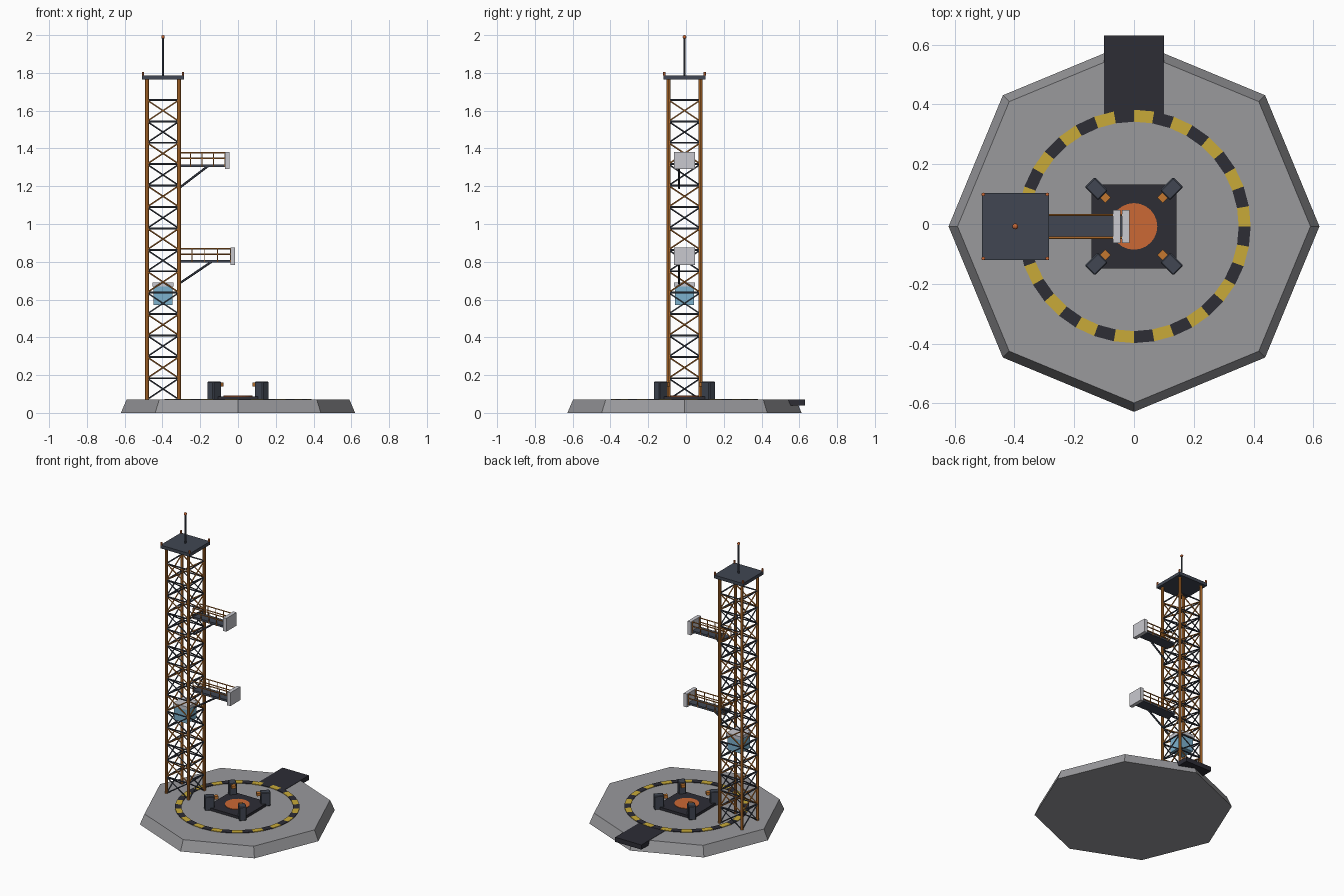
import bpy, bmesh, math
from mathutils import Vector, Matrix

cube = bpy.data.objects.get("Cube")
if cube:
    bpy.data.objects.remove(cube, do_unlink=True)

CY = -0.008                      # pad and tower centre line
TX, HALF = -0.397, 0.085         # tower centre and half spacing of legs
DECK = 0.07


def material(name, r, g, b):
    m = bpy.data.materials.new(name)
    m.use_nodes = True
    m.diffuse_color = (r, g, b, 1)
    m.node_tree.nodes["Principled BSDF"].inputs["Base Color"].default_value = (r, g, b, 1)
    return m


CONCRETE = material("concrete grey", 0.32, 0.32, 0.335)
BLACK = material("charcoal", 0.026, 0.026, 0.036)
SLATE = material("slate steel", 0.052, 0.062, 0.085)
ORANGE = material("tower orange", 0.56, 0.19, 0.03)
RED = material("burnt orange", 0.6, 0.14, 0.035)
YELLOW = material("hazard yellow", 0.58, 0.4, 0.04)
LIGHT = material("light grey", 0.58, 0.58, 0.62)
BLUE = material("cab blue", 0.2, 0.44, 0.61)


def finish(name, bm, *mats):
    bmesh.ops.recalc_face_normals(bm, faces=bm.faces)
    mesh = bpy.data.meshes.new(name)
    bm.to_mesh(mesh)
    bm.free()
    for m in mats:
        mesh.materials.append(m)
    ob = bpy.data.objects.new(name, mesh)
    bpy.context.collection.objects.link(ob)
    return ob


def add_box(bm, lo, hi, spin=0.0):
    lo, hi = Vector(lo), Vector(hi)
    mat = (Matrix.Translation((lo + hi) / 2) @ Matrix.Rotation(spin, 4, "Z")
           @ Matrix.Diagonal((*(hi - lo), 1)))
    bmesh.ops.create_cube(bm, size=1, matrix=mat)


def add_rod(bm, a, b, radius, sides=6, top=None):
    a, b = Vector(a), Vector(b)
    d = b - a
    mat = Matrix.Translation((a + b) / 2) @ d.to_track_quat("Z", "Y").to_matrix().to_4x4()
    bmesh.ops.create_cone(bm, cap_ends=True, segments=sides, radius1=radius,
                          radius2=radius if top is None else top, depth=d.length, matrix=mat)


def box(name, lo, hi, mat):
    bm = bmesh.new()
    add_box(bm, lo, hi)
    return finish(name, bm, mat)


# Octagonal pad with sloped sides
bm = bmesh.new()
add_rod(bm, (0, CY, 0), (0, CY, DECK), 0.62, 8, 0.59)
finish("launch_pad", bm, CONCRETE)

# Exhaust trench at the back
box("flame_trench", (-0.1, 0.36, 0.04), (0.1, 0.63, DECK + 0.002), BLACK)

# Hazard ring of alternating plates
bm = bmesh.new()
SEGS = 36
for k in range(SEGS):
    corners = []
    for r, step in ((0.35, 0), (0.39, 0), (0.39, 1), (0.35, 1)):
        a = 2 * math.pi * (k + step) / SEGS
        corners.append(bm.verts.new((r * math.cos(a), CY + r * math.sin(a), DECK)))
    face = bm.faces.new(corners)
    face.material_index = k % 2
    lifted = bmesh.ops.extrude_face_region(bm, geom=[face])["geom"]
    for g in lifted:
        if isinstance(g, bmesh.types.BMVert):
            g.co.z += 0.004
finish("hazard_ring", bm, YELLOW, BLACK)

# Launch mount and its glowing opening
box("mount_plate", (-0.142, CY - 0.14, DECK), (0.142, CY + 0.14, 0.088), BLACK)
bm = bmesh.new()
add_rod(bm, (0, CY, 0.086), (0, CY, 0.091), 0.078, 24)
finish("mount_opening", bm, RED)

# Four hold-down clamps with orange jaws
blocks, jaws = bmesh.new(), bmesh.new()
for i in range(4):
    a = math.pi / 4 + i * math.pi / 2
    for bm, r, length, width, z0, z1 in ((blocks, 0.178, 0.062, 0.047, DECK, 0.165),
                                         (jaws, 0.138, 0.03, 0.026, 0.14, 0.16)):
        x, y = r * math.cos(a), CY + r * math.sin(a)
        add_box(bm, (x - length / 2, y - width / 2, z0), (x + length / 2, y + width / 2, z1), a)
clamps = finish("hold_down_clamps", blocks, SLATE)
bevel = clamps.modifiers.new("bevel", "BEVEL")
bevel.width, bevel.segments = 0.004, 1
finish("clamp_jaws", jaws, ORANGE)

# Tower legs
corners = [(TX + sx * HALF, CY + sy * HALF) for sx, sy in ((-1, -1), (1, -1), (1, 1), (-1, 1))]
bm = bmesh.new()
for x, y in corners:
    add_rod(bm, (x, y, DECK), (x, y, 1.77), 0.01, 8)
finish("tower_legs", bm, ORANGE)

# Lattice: rings and crossed braces, alternating colour by bay
rings, dark, bright = bmesh.new(), bmesh.new(), bmesh.new()
BAY = 1.7 / 15
for i in range(14):
    z0, z1 = DECK + i * BAY, DECK + (i + 1) * BAY
    for c in range(4):
        p, q = corners[c], corners[(c + 1) % 4]
        add_rod(rings, (*p, z1), (*q, z1), 0.005)
        brace = bright if i % 2 else dark
        add_rod(brace, (*p, z0), (*q, z1), 0.004)
        add_rod(brace, (*q, z0), (*p, z1), 0.004)
finish("tower_rings", rings, SLATE)
finish("dark_braces", dark, SLATE)
finish("orange_braces", bright, ORANGE)

# Top platform, corner lamps and mast
W = 0.112
box("top_platform", (TX - W, CY - W, 1.765), (TX + W, CY + W, 1.787), SLATE)
bm = bmesh.new()
for sx in (-1, 1):
    for sy in (-1, 1):
        x, y = TX + sx * (W - 0.005), CY + sy * (W - 0.005)
        add_rod(bm, (x, y, 1.785), (x, y, 1.806), 0.006, 6)
finish("corner_lamps", bm, RED)
bm = bmesh.new()
add_rod(bm, (TX, CY, 1.785), (TX, CY, 1.985), 0.006, 8)
finish("mast", bm, SLATE)
bm = bmesh.new()
bmesh.ops.create_uvsphere(bm, u_segments=10, v_segments=6, radius=0.01,
                          matrix=Matrix.Translation((TX, CY, 1.99)))
finish("mast_beacon", bm, RED)

# Lift cab inside the tower
box("lift_cab", (TX - 0.05, CY - 0.05, 0.572), (TX + 0.05, CY + 0.05, 0.668), BLUE)
box("lift_roof", (TX - 0.056, CY - 0.056, 0.668), (TX + 0.056, CY + 0.056, 0.69), LIGHT)


# Access arms
def access_arm(label, z, end, strut_x):
    start = TX + HALF
    box(label + "_arm_floor", (start, CY - 0.038, z), (end, CY + 0.038, z + 0.014), SLATE)
    box(label + "_arm_head", (end, CY - 0.055, z - 0.012), (end + 0.025, CY + 0.055, z + 0.08), LIGHT)
    bm = bmesh.new()
    for y in (CY - 0.038, CY + 0.038):
        for h in (0.045, 0.074):
            add_rod(bm, (start, y, z + h), (end, y, z + h), 0.004)
        for k in range(5):
            x = start + (end - start) * k / 4
            add_rod(bm, (x, y, z), (x, y, z + 0.074), 0.003)
    finish(label + "_arm_rails", bm, ORANGE)
    bm = bmesh.new()
    add_rod(bm, (start, CY - 0.028, z - 0.112), (strut_x, CY - 0.028, z + 0.004), 0.006)
    finish(label + "_arm_strut", bm, SLATE)


access_arm("upper", 1.302, -0.07, -0.16)
access_arm("lower", 0.796, -0.04, -0.14)
